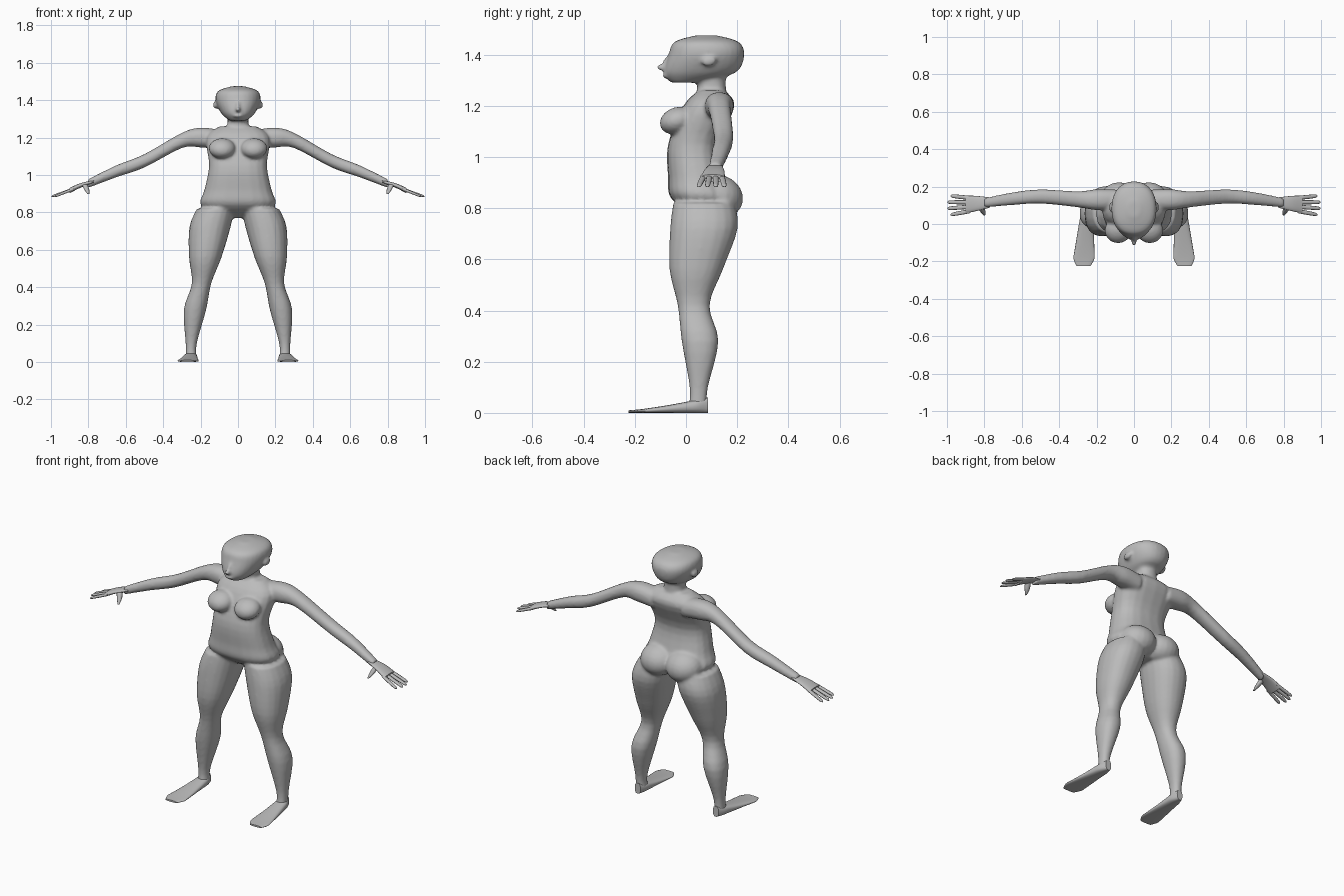
import bpy, bmesh
from math import cos, sin, pi, copysign
from mathutils import Vector, Matrix

old_cube = bpy.data.objects.get("Cube")
if old_cube:
    bpy.data.objects.remove(old_cube, do_unlink=True)

grey = (.5, .5, .5, 1)
skin = bpy.data.materials.new("plain_grey")
skin.use_nodes = True
skin.diffuse_color = grey
skin.node_tree.nodes["Principled BSDF"].inputs["Base Color"].default_value = grey


def smooth_path(stations, steps=4):
    """Pass a smooth curve through the stations, positions and radii alike."""
    padded = [stations[0], *stations, stations[-1]]
    path = []
    for before, start, end, after in zip(padded, padded[1:], padded[2:], padded[3:]):
        for step in range(steps):
            t = step / steps
            path.append([b + t * ((c - a) + t * ((2 * a - 5 * b + 4 * c - d)
                         + t * (3 * b - a - 3 * c + d))) / 2
                         for a, b, c, d in zip(before, start, end, after)])
    path.append(stations[-1])
    return path


def tube(bm, axis, stations, flat=1, side=1, sides=20, power=.9):
    """Skin oval rings; a station is x, y, z, radius and an optional second radius."""
    along = "xyz".index(axis)
    first, second = [i for i in range(3) if i != along]
    full = [[x, y, z, r, *(deep or [r * flat])] for x, y, z, r, *deep in stations]
    loops = []
    for x, y, z, wide, deep in smooth_path(full):
        loop = []
        for i in range(sides):
            angle = 2 * pi * i / sides
            point = Vector((x, y, z))
            point[first] += wide * copysign(abs(cos(angle)) ** power, cos(angle))
            point[second] += deep * copysign(abs(sin(angle)) ** power, sin(angle))
            point.x *= side
            loop.append(bm.verts.new(point))
        loops.append(loop)
    faces = [bm.faces.new(loops[0]), bm.faces.new(loops[-1])]
    for low, high in zip(loops, loops[1:]):
        for i in range(sides):
            faces.append(bm.faces.new((low[i - 1], low[i], high[i], high[i - 1])))
    bmesh.ops.recalc_face_normals(bm, faces=faces)


def ball(bm, centre, size, tilt=0):
    matrix = (Matrix.Translation(Vector(centre)) @ Matrix.Rotation(tilt, 4, "X")
              @ Matrix.Diagonal((*size, 1)))
    bmesh.ops.create_uvsphere(bm, u_segments=20, v_segments=12, radius=1, matrix=matrix)


def finish(bm, name):
    mesh = bpy.data.meshes.new(name)
    bm.to_mesh(mesh)
    bm.free()
    mesh.materials.append(skin)
    part = bpy.data.objects.new(name, mesh)
    bpy.context.collection.objects.link(part)
    bpy.ops.object.select_all(action="DESELECT")
    part.select_set(True)
    bpy.context.view_layer.objects.active = part
    bpy.ops.object.shade_smooth_by_angle(angle=pi / 3)
    return part


body = bmesh.new()

# Torso, from crotch to collar
tube(body, "z", [(0, .08, .77, .1, .05), (0, .06, .84, .2, .12), (0, .04, .92, .18, .11),
                 (0, .03, 1.05, .155, .1), (0, .09, 1.2, .17, .1), (0, .1, 1.26, .1, .05)], power=.8)

# Neck
tube(body, "z", [(0, .1, 1.2, .07), (0, .1, 1.26, .057), (0, .1, 1.35, .055)])

# Head, from chin to crown
tube(body, "z", [(0, 0, 1.29, .045, .06), (0, .055, 1.33, .09, .14), (0, .08, 1.4, .12, .148),
                 (0, .08, 1.45, .105, .125), (0, .08, 1.475, .03, .04)], sides=28)

# Nose tip, nose bridge and lips
ball(body, (0, -.09, 1.348), (.016, .027, .013), -.2)
ball(body, (0, -.075, 1.37), (.011, .016, .03), -.4)
ball(body, (0, -.075, 1.317), (.03, .018, .01))

arm = [(.1, .13, 1.19, .055), (.2, .13, 1.2, .056), (.3, .132, 1.185, .043),
       (.5, .147, 1.076, .038), (.65, .135, 1.02, .034), (.8, .113, .955, .025)]
leg = [(.12, .07, .82, .1), (.15, .07, .72, .11), (.175, .04, .56, .087), (.195, .03, .42, .052),
       (.23, .055, .28, .06), (.25, .05, .1, .03), (.25, .045, .02, .03)]

for side in (1, -1):
    # Limbs, bust, hips and ears are merged into the body
    tube(body, "x", arm, .95, side)
    tube(body, "z", leg, 1.2, side)
    ball(body, (side * .085, -.035, 1.142), (.072, .07, .052), .35)
    ball(body, (side * .08, .125, .845), (.105, .1, .085), -.3)
    ball(body, (side * .12, .09, 1.374), (.014, .03, .02), .2)

figure = finish(body, "body")
merge = figure.modifiers.new("merge", "REMESH")
merge.mode = "VOXEL"
merge.voxel_size = .008
merge.use_smooth_shade = True
soften = figure.modifiers.new("soften", "SMOOTH")
soften.iterations = 7

palm = [(.77, .115, .965, .027), (.84, .11, .945, .04), (.9, .104, .917, .048)]
thumb = [(.82, .09, .95, .016), (.808, .07, .92, .013), (.8, .05, .898, .005)]

for side, label in ((1, "left"), (-1, "right")):
    # Foot widens and thins from heel to toe, with a flat sole
    foot = bmesh.new()
    stations = []
    for i in range(9):
        t = i / 8
        half_height = .005 + .025 * (1 - t) ** 1.3
        rounding = 1 - .4 * abs(2 * t - 1) ** 8
        stations.append((.25 + .02 * t, .085 - .31 * t, half_height,
                         (.03 + .032 * t) * rounding, half_height))
    tube(foot, "y", stations, side=side, power=.75)
    finish(foot, label + "_foot")

    # Palm, four spread fingers and a hanging thumb
    hand = bmesh.new()
    tube(hand, "x", palm, .3, side)
    for i in range(4):
        spread = i / 3
        base = Vector((.88, .068 + .072 * spread, .925))
        tip = Vector((.98 + .02 * sin(pi * spread), .05 + .1 * spread, .885))
        tube(hand, "x", [(*base.lerp(tip, t), radius) for t, radius in
                         ((0, .011), (.5, .011), (.9, .009), (1, .003))], .7, side, 10)
    tube(hand, "z", thumb, 1, side, 10)
    finish(hand, label + "_hand")
